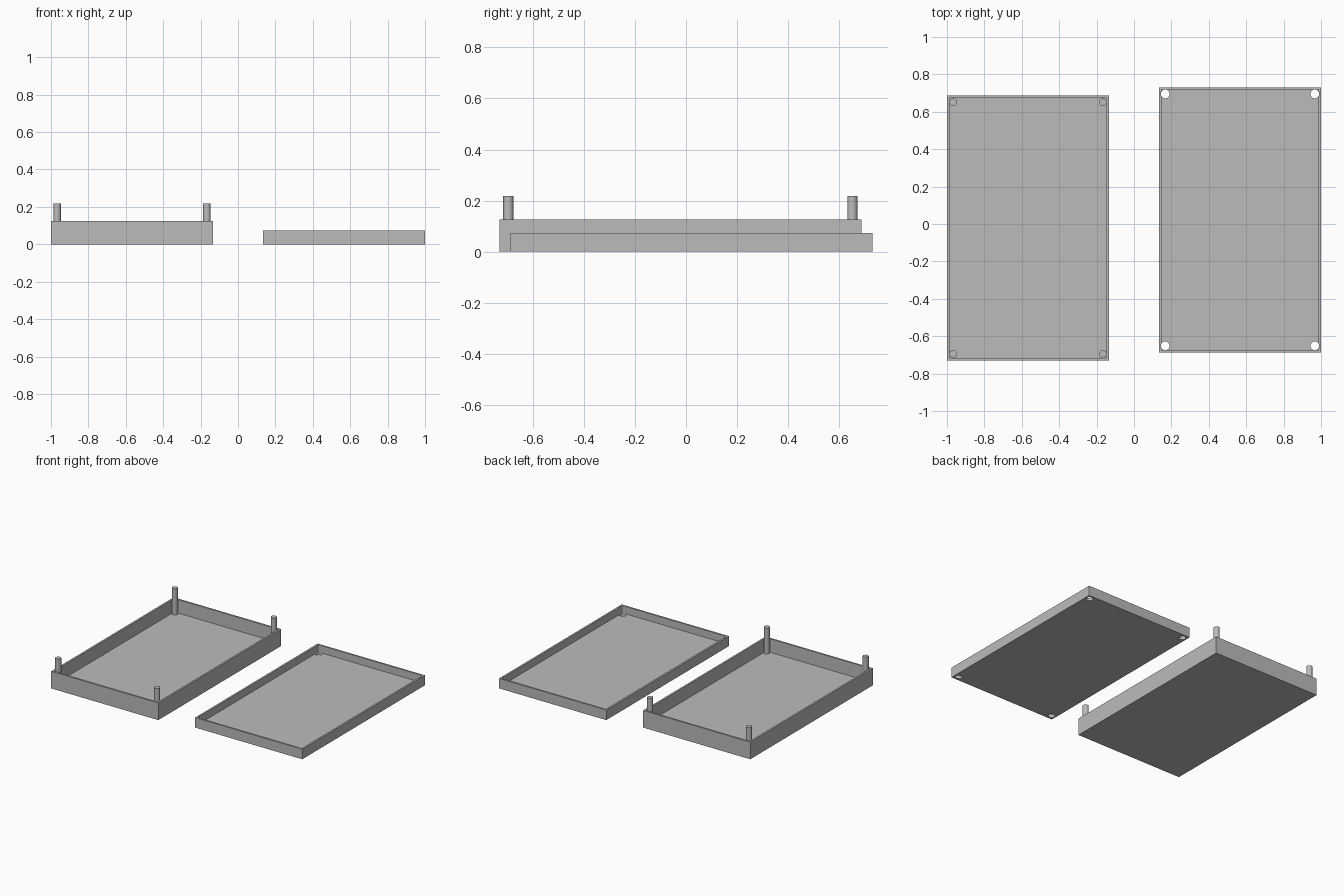
import bpy
from mathutils import Vector

cube = bpy.data.objects.get("Cube")
if cube:
    bpy.data.objects.remove(cube)

MM = 2 / 150                     # model units per millimetre
WIDTH, LENGTH, WALL = 65, 106.2, 1
CENTRE_X, SHIFT_Y = 42.5, 1.65   # tray centres, staggered front to back
PIN_X, PIN_Y = 30, 50.5          # pin offsets from a tray centre

grey = bpy.data.materials.new("plain grey")
grey.diffuse_color = (0.5, 0.5, 0.5, 1)
grey.use_nodes = True
grey.node_tree.nodes["Principled BSDF"].inputs["Base Color"].default_value = (0.5, 0.5, 0.5, 1)


def finish(obj, name):
    obj.name = name
    obj.data.materials.append(grey)
    return obj


def box(name, size, low_centre):
    x, y, z = low_centre
    bpy.ops.mesh.primitive_cube_add(size=1, location=Vector((x, y, z + size[2] / 2)) * MM)
    obj = bpy.context.object
    obj.scale = Vector(size) * MM
    bpy.ops.object.transform_apply(location=False, rotation=False, scale=True)
    return finish(obj, name)


def rod(name, radius, x, y, low, high):
    bpy.ops.mesh.primitive_cylinder_add(vertices=32, radius=radius * MM, depth=(high - low) * MM,
                                        location=Vector((x, y, (low + high) / 2)) * MM)
    obj = finish(bpy.context.object, name)
    bpy.ops.object.shade_smooth_by_angle()
    return obj


def cut(target, cutter):
    mod = target.modifiers.new("cut", 'BOOLEAN')
    mod.operation = 'DIFFERENCE'
    mod.solver = 'EXACT'
    mod.object = cutter
    bpy.context.view_layer.objects.active = target
    bpy.ops.object.modifier_apply(modifier=mod.name)
    bpy.data.objects.remove(cutter)


def tray(name, x, y, height, floor):
    body = box(name, (WIDTH, LENGTH, height), (x, y, 0))
    cut(body, box("cavity", (WIDTH - 2 * WALL, LENGTH - 2 * WALL, height), (x, y, floor)))
    return body


base = tray("base_tray", -CENTRE_X, -SHIFT_Y, 9.4, 2)
lid = tray("lid_tray", CENTRE_X, SHIFT_Y, 5.5, 1.5)

# Corner pins on the base and matching through holes in the lid
for sx, side in ((-1, "right"), (1, "left")):
    for sy, end in ((-1, "front"), (1, "back")):
        rod(f"pin_{end}_{side}", 1.5, -CENTRE_X + sx * PIN_X, -SHIFT_Y + sy * PIN_Y, 1, 16.4)
        cut(lid, rod("hole", 1.75, CENTRE_X + sx * PIN_X, SHIFT_Y + sy * PIN_Y, -2, 8))
